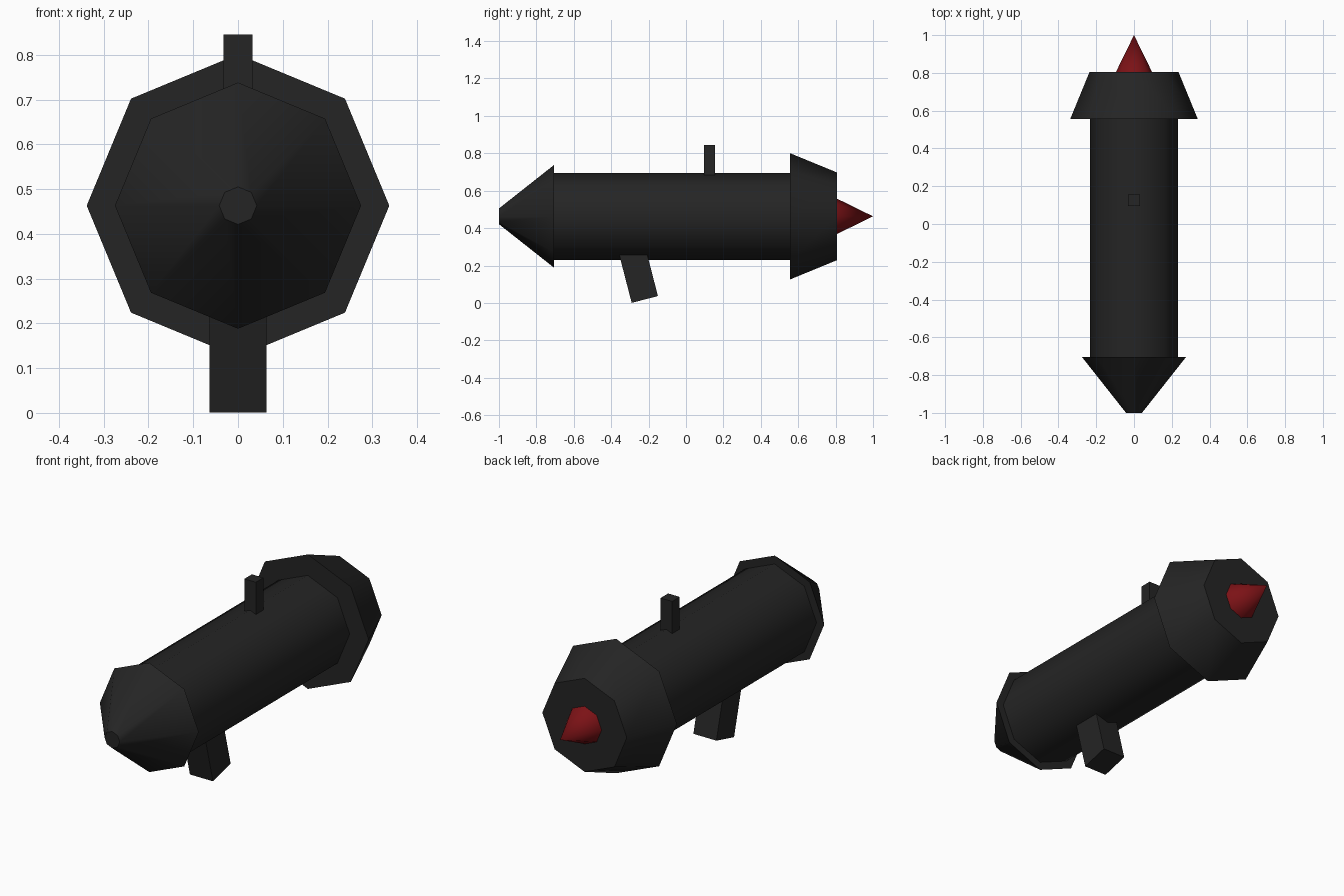
import bpy, math
from mathutils import Matrix

if "Cube" in bpy.data.objects:
    bpy.data.objects.remove(bpy.data.objects["Cube"])

AXIS_Z = 0.463  # height of the tube's centre line


def material(name, rgb):
    m = bpy.data.materials.new(name)
    m.diffuse_color = (*rgb, 1)
    m.use_nodes = True
    m.node_tree.nodes["Principled BSDF"].inputs["Base Color"].default_value = m.diffuse_color
    return m


black = material("matte black", (0.018, 0.018, 0.018))
red = material("dark red", (0.2, 0.006, 0.008))


def octagon_part(name, y0, r0, y1, r1, mat):
    """Eight-sided section along y, with corners on the axes."""
    bpy.ops.mesh.primitive_cone_add(vertices=8, radius1=r0, radius2=r1, depth=y1 - y0)
    ob = bpy.context.object
    ob.name = name
    ob.data.transform(Matrix.Rotation(-math.pi / 2, 4, 'X'))
    ob.location = (0, (y0 + y1) / 2, AXIS_Z)
    ob.data.materials.append(mat)
    bpy.ops.object.shade_smooth_by_angle(angle=math.radians(50))
    return ob


def box(name, size, loc, tilt=0):
    bpy.ops.mesh.primitive_cube_add(size=1, location=loc, rotation=(math.radians(tilt), 0, 0))
    ob = bpy.context.object
    ob.name = name
    ob.data.transform(Matrix.Diagonal((*size, 1)))
    ob.data.materials.append(black)
    return ob


# Tube with tapered front and flared rear
octagon_part("tube", -0.705, 0.233, 0.56, 0.233, black)
octagon_part("front_cone", -1.0, 0.042, -0.705, 0.275, black)
octagon_part("rear_flare", 0.555, 0.338, 0.806, 0.235, black)

# Red tip at the rear
octagon_part("red_tip", 0.80, 0.098, 1.0, 0.0, red)

# Tilted grip below and sight post on top
box("grip", (0.128, 0.145, 0.35), (0, -0.264, 0.188), 14.5)
box("sight_post", (0.064, 0.06, 0.18), (0, 0.126, 0.755))
